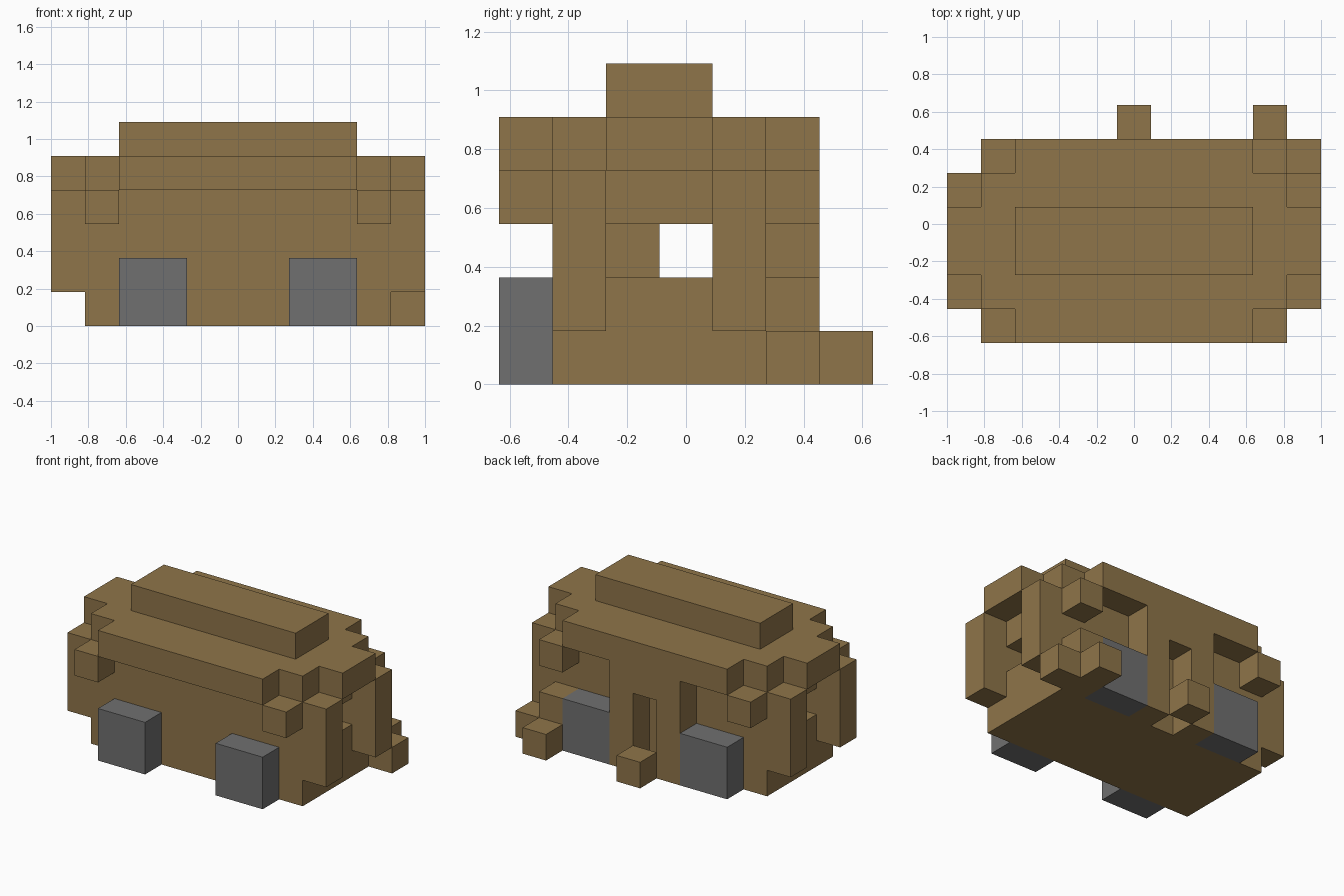
import bpy
import bmesh
from mathutils import Vector

cube = bpy.data.objects.get("Cube")
if cube:
    bpy.data.objects.remove(cube, do_unlink=True)

U = 2 / 11                      # block size
ORIGIN = Vector((-1, -3.5 * U, 0))


def material(name, rgb):
    mat = bpy.data.materials.new(name)
    mat.use_nodes = True
    color = (*rgb, 1)
    mat.diffuse_color = color
    mat.node_tree.nodes["Principled BSDF"].inputs["Base Color"].default_value = color
    return mat


BROWN = material("earth brown", (0.275, 0.178, 0.067))
GREY = material("stone grey", (0.162, 0.162, 0.162))


def blocks(name, boxes, mat=BROWN):
    """One object from boxes given as block ranges: (x0, x1), (y0, y1), (z0, z1)."""
    bm = bmesh.new()
    for spans in boxes:
        lo = Vector([s[0] for s in spans])
        hi = Vector([s[1] for s in spans])
        made = bmesh.ops.create_cube(bm, size=1)["verts"]
        for v in made:
            v.co = ORIGIN + U * (lo + Vector([(c + 0.5) * d for c, d in zip(v.co, hi - lo)]))
    mesh = bpy.data.meshes.new(name)
    bm.to_mesh(mesh)
    bm.free()
    mesh.materials.append(mat)
    obj = bpy.data.objects.new(name, mesh)
    bpy.context.collection.objects.link(obj)
    return obj


def mirrored(span):
    return (11 - span[1], 11 - span[0])


def pair(name, x, y, z, mat=BROWN):
    """A left and a right copy of one box."""
    blocks("left_" + name, [(x, y, z)], mat)
    blocks("right_" + name, [(mirrored(x), y, z)], mat)


# Main body, with a window passage from end to end
blocks("body", [
    ((1, 10), (1, 5), (0, 2)),
    ((1, 10), (1, 2), (2, 3)),
    ((2, 9), (2, 3), (2, 3)),
    ((1, 10), (4, 5), (2, 3)),
    ((1, 10), (1, 5), (3, 4)),
])

# Stepped roof and ridge
blocks("roof", [
    ((2, 9), (0, 1), (4, 5)),
    ((1, 10), (1, 2), (4, 5)),
    ((0, 11), (2, 4), (4, 5)),
    ((1, 10), (4, 5), (4, 5)),
    ((2, 9), (5, 6), (4, 5)),
])
blocks("ridge", [((2, 9), (2, 4), (5, 6))])

# Posts at both ends and brackets under the roof corners
for place, y in (("front", 1), ("back", 4)):
    pair(place + "_end_post", (10, 11), (y, y + 1), (1, 4))
for place, y in (("front", 0), ("back", 5)):
    pair(place + "_corner_bracket", (9, 10), (y, y + 1), (3, 4))

# Grey blocks along the front and back
for place, y in (("front", 0), ("back", 5)):
    pair(place + "_stone_block", (7, 9), (y, y + 1), (0, 2), GREY)

# Doorway on the back with its step
blocks("door_frame", [
    ((4, 5), (5, 6), (0, 4)),
    ((6, 7), (5, 6), (0, 4)),
    ((5, 6), (5, 6), (3, 4)),
])
blocks("door_step", [((5, 6), (6, 7), (0, 1))])

# Stepped pile at the back left corner
blocks("corner_pile", [
    ((9, 10), (5, 6), (0, 2)),
    ((10, 11), (5, 6), (0, 1)),
    ((9, 10), (6, 7), (0, 1)),
])
